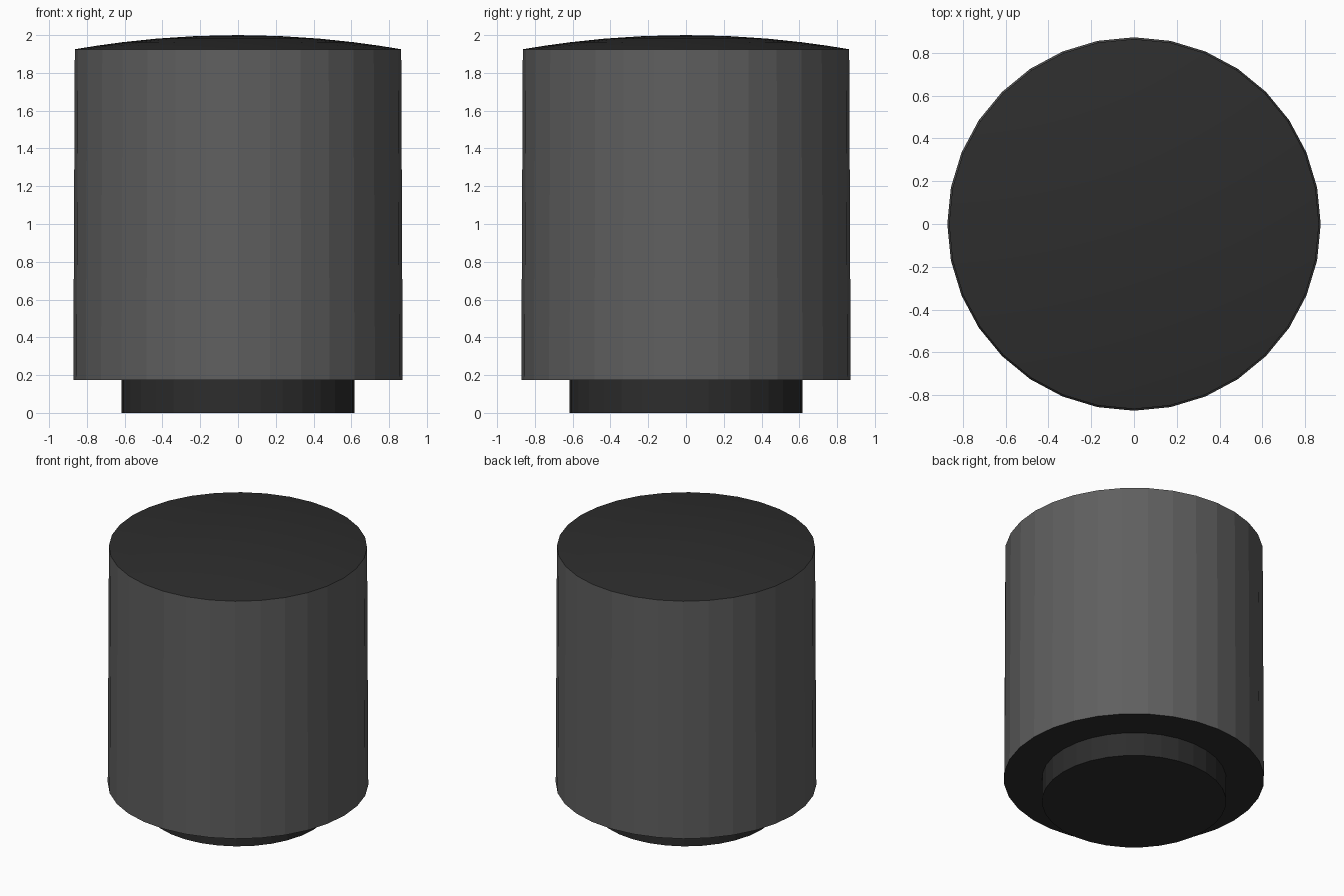
import bpy
import bmesh
from math import sin, cos, tau

SIDES = 32

cube = bpy.data.objects.get("Cube")
if cube:
    bpy.data.objects.remove(cube, do_unlink=True)


def make_material(name, value):
    mat = bpy.data.materials.new(name)
    mat.use_nodes = True
    colour = (value, value, value, 1)
    mat.diffuse_color = colour
    mat.node_tree.nodes["Principled BSDF"].inputs["Base Color"].default_value = colour
    return mat


def lathe(name, profile, materials):
    """Spin (radius, height) points round z; a zero radius closes the end."""
    bm = bmesh.new()
    rings = []
    for r, z in profile:
        if r == 0:
            rings.append([bm.verts.new((0, 0, z))] * SIDES)
        else:
            angles = [tau * i / SIDES for i in range(SIDES)]
            rings.append([bm.verts.new((r * cos(a), r * sin(a), z)) for a in angles])
    for low, high in zip(rings, rings[1:]):
        for i in range(SIDES):
            j = (i + 1) % SIDES
            corners = dict.fromkeys((low[i], low[j], high[j], high[i]))
            bm.faces.new(list(corners))
    bmesh.ops.recalc_face_normals(bm, faces=bm.faces)
    mesh = bpy.data.meshes.new(name)
    bm.to_mesh(mesh)
    bm.free()
    for mat in materials:
        mesh.materials.append(mat)
    obj = bpy.data.objects.new(name, mesh)
    bpy.context.collection.objects.link(obj)
    return obj


grey = make_material("mid grey", 0.115)
black = make_material("charcoal", 0.026)

# Dark foot
lathe("foot", [(0, 0), (0.617, 0), (0.617, 0.18), (0, 0.18)], [black])

# Faceted, slightly tapered body with a dark underside
body = lathe("body", [(0, 0.175), (0.872, 0.175), (0.864, 1.925), (0, 1.925)], [grey, black])
for face in body.data.polygons:
    if abs(face.normal.z) > 0.5:
        face.material_index = 1

# Shallow domed cap
steps = 6
dome = [(0.864 * sin(tau / 4 * k / steps), 2 - 0.075 * sin(tau / 4 * k / steps) ** 2)
        for k in range(steps, 0, -1)]
cap = lathe("cap", dome + [(0, 2)], [black])
for face in cap.data.polygons:
    face.use_smooth = True
